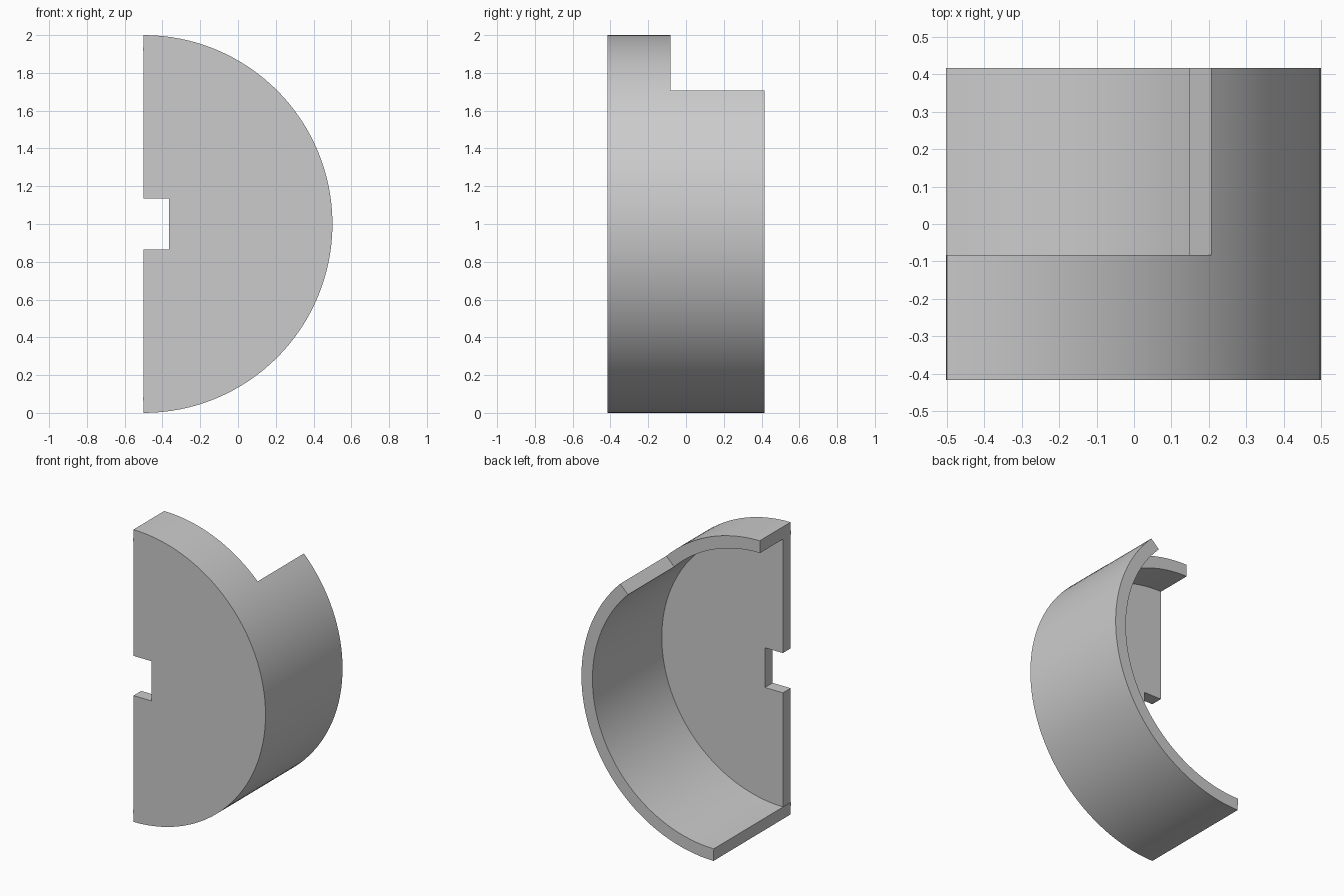
import bpy, bmesh
from math import sin, cos, pi, radians

if "Cube" in bpy.data.objects:
    bpy.data.objects.remove(bpy.data.objects["Cube"])

STEPS = 64
WALL = 1 / 12                       # wall and plate thickness
FRONT, STEP, BACK = -5 / 12, -1 / 12, 5 / 12
CX, CZ = -0.5, 1.0                  # centre of the half circle

grey = bpy.data.materials.new("plain_grey")
grey.use_nodes = True
grey.diffuse_color = (0.6, 0.6, 0.6, 1)
grey.node_tree.nodes["Principled BSDF"].inputs["Base Color"].default_value = (0.6, 0.6, 0.6, 1)


def angle(i):
    return -pi / 2 + pi * i / STEPS


def arc_point(radius, i, y):
    return (CX + radius * cos(angle(i)), y, CZ + radius * sin(angle(i)))


def finish(bm, name):
    bmesh.ops.recalc_face_normals(bm, faces=bm.faces)
    mesh = bpy.data.meshes.new(name)
    bm.to_mesh(mesh)
    bm.free()
    obj = bpy.data.objects.new(name, mesh)
    bpy.context.collection.objects.link(obj)
    mesh.materials.append(grey)
    return obj


# Curved wall: an L-shaped sheet rolled round the half circle, then thickened
bm = bmesh.new()
rows = [[bm.verts.new(arc_point(1, i, y)) for i in range(STEPS + 1)]
        for y in (FRONT, STEP, BACK)]
for r in range(2):
    for i in range(STEPS):
        if r == 1 and angle(i + 1) > radians(45.1):
            continue                # the rear part stops short of the top
        bm.faces.new((rows[r][i], rows[r][i + 1], rows[r + 1][i + 1], rows[r + 1][i]))
bmesh.ops.delete(bm, geom=[v for v in bm.verts if not v.link_faces], context='VERTS')
bmesh.ops.recalc_face_normals(bm, faces=bm.faces)
# make the sheet face outwards so it thickens inwards
if sum(f.normal.x for f in bm.faces) < 0:
    bmesh.ops.reverse_faces(bm, faces=bm.faces)
mesh = bpy.data.meshes.new("curved_wall")
bm.to_mesh(mesh)
bm.free()
mesh.materials.append(grey)
wall = bpy.data.objects.new("curved_wall", mesh)
bpy.context.collection.objects.link(wall)
solid = wall.modifiers.new("thickness", 'SOLIDIFY')
solid.thickness = WALL
solid.offset = -1

# Front plate: half disc with a square notch in its straight edge
bm = bmesh.new()
outline = [arc_point(1 - WALL, i, FRONT) for i in range(STEPS + 1)]
NOTCH, NOTCH_X = 0.136, -0.364
outline += [(CX, FRONT, CZ + NOTCH), (NOTCH_X, FRONT, CZ + NOTCH),
            (NOTCH_X, FRONT, CZ - NOTCH), (CX, FRONT, CZ - NOTCH)]
face = bm.faces.new([bm.verts.new(p) for p in outline])
rim = bmesh.ops.extrude_face_region(bm, geom=[face], use_keep_orig=True)
bmesh.ops.translate(bm, vec=(0, WALL, 0),
                    verts=[g for g in rim["geom"] if isinstance(g, bmesh.types.BMVert)])
plate = finish(bm, "front_plate")

# Smooth curves with sharp edges
bpy.context.view_layer.objects.active = wall
bpy.ops.object.select_all(action='DESELECT')
wall.select_set(True)
bpy.ops.object.modifier_apply(modifier="thickness")
plate.select_set(True)
bpy.ops.object.shade_smooth_by_angle(angle=radians(30))
